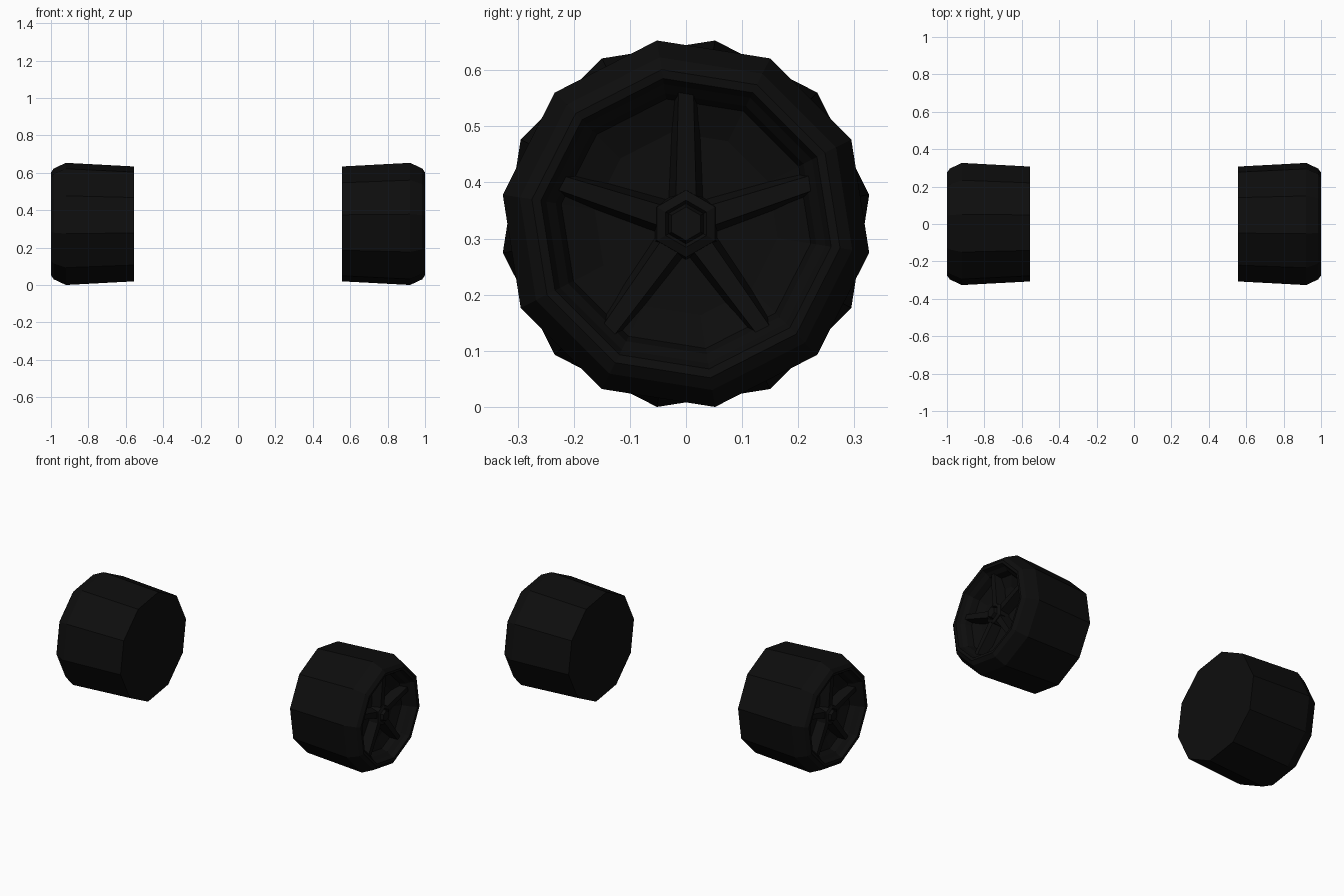
import bpy, bmesh, math
from mathutils import Vector

if "Cube" in bpy.data.objects:
    bpy.data.objects.remove(bpy.data.objects["Cube"])

CZ = 0.3265          # axle height
OFF = math.radians(-9)

def material(name, v):
    m = bpy.data.materials.new(name)
    m.diffuse_color = (v, v, v, 1)
    m.use_nodes = True
    m.node_tree.nodes["Principled BSDF"].inputs["Base Color"].default_value = m.diffuse_color
    return m

rubber = material("black_rubber", 0.004)
metal = material("black_metal", 0.0045)

def finish(bm, name, mat):
    bmesh.ops.recalc_face_normals(bm, faces=bm.faces)
    me = bpy.data.meshes.new(name)
    bm.to_mesh(me)
    bm.free()
    me.materials.append(mat)
    for side in ("right", "left"):
        ob = bpy.data.objects.new(side + "_" + name, me)
        ob.location.z = CZ
        if side == "left":      # same wheel turned half a turn
            ob.rotation_euler.z = math.pi
        bpy.context.collection.objects.link(ob)

def lathe(bm, profile, n, off, cap_start=True, cap_end=True):
    rings = []
    for x, r in profile:
        rings.append([bm.verts.new((x, r * math.sin(off + 2 * math.pi * k / n),
                                    r * math.cos(off + 2 * math.pi * k / n)))
                      for k in range(n)])
    for a, b in zip(rings, rings[1:]):
        for k in range(n):
            j = (k + 1) % n
            bm.faces.new((a[k], a[j], b[j], b[k]))
    if cap_start:
        bm.faces.new(rings[0])
    if cap_end:
        bm.faces.new(rings[-1])

# Ten-sided tyre with flat inner cap and chamfered shoulder
bm = bmesh.new()
lathe(bm, [(0.557, 0.311), (0.92, 0.3306), (0.985, 0.300), (1.0, 0.278),
           (0.998, 0.262), (0.975, 0.252)], 10, OFF, cap_end=False)
# Dished rim closing the recess
lathe(bm, [(0.975, 0.252), (0.955, 0.235), (0.92, 0.225), (0.90, 0.165)],
      10, OFF, cap_start=False)
bmesh.ops.remove_doubles(bm, verts=bm.verts, dist=1e-5)
finish(bm, "tyre", rubber)

# Hub with centre cap
bm = bmesh.new()
lathe(bm, [(0.90, 0.064), (0.955, 0.060), (0.963, 0.042), (0.955, 0.036),
           (0.975, 0.030)], 6, 0)
finish(bm, "hub", metal)

# Five tapered spokes
bm = bmesh.new()
for i in range(5):
    a = 2 * math.pi * i / 5
    out = Vector((0, math.sin(a), math.cos(a)))
    side = Vector((0, math.cos(a), -math.sin(a)))
    ends = []
    for r, w, xt in ((0.045, 0.026, 0.950), (0.238, 0.019, 0.962)):
        ends.append([bm.verts.new(out * r + side * s * w * k + Vector((x, 0, 0)))
                     for s, k, x in ((-1, 1.2, 0.895), (-1, 0.7, xt),
                                     (1, 0.7, xt), (1, 1.2, 0.895))])
    p, q = ends
    for k in range(4):
        j = (k + 1) % 4
        bm.faces.new((p[k], p[j], q[j], q[k]))
    bm.faces.new(p)
    bm.faces.new(q)
finish(bm, "spokes", metal)
